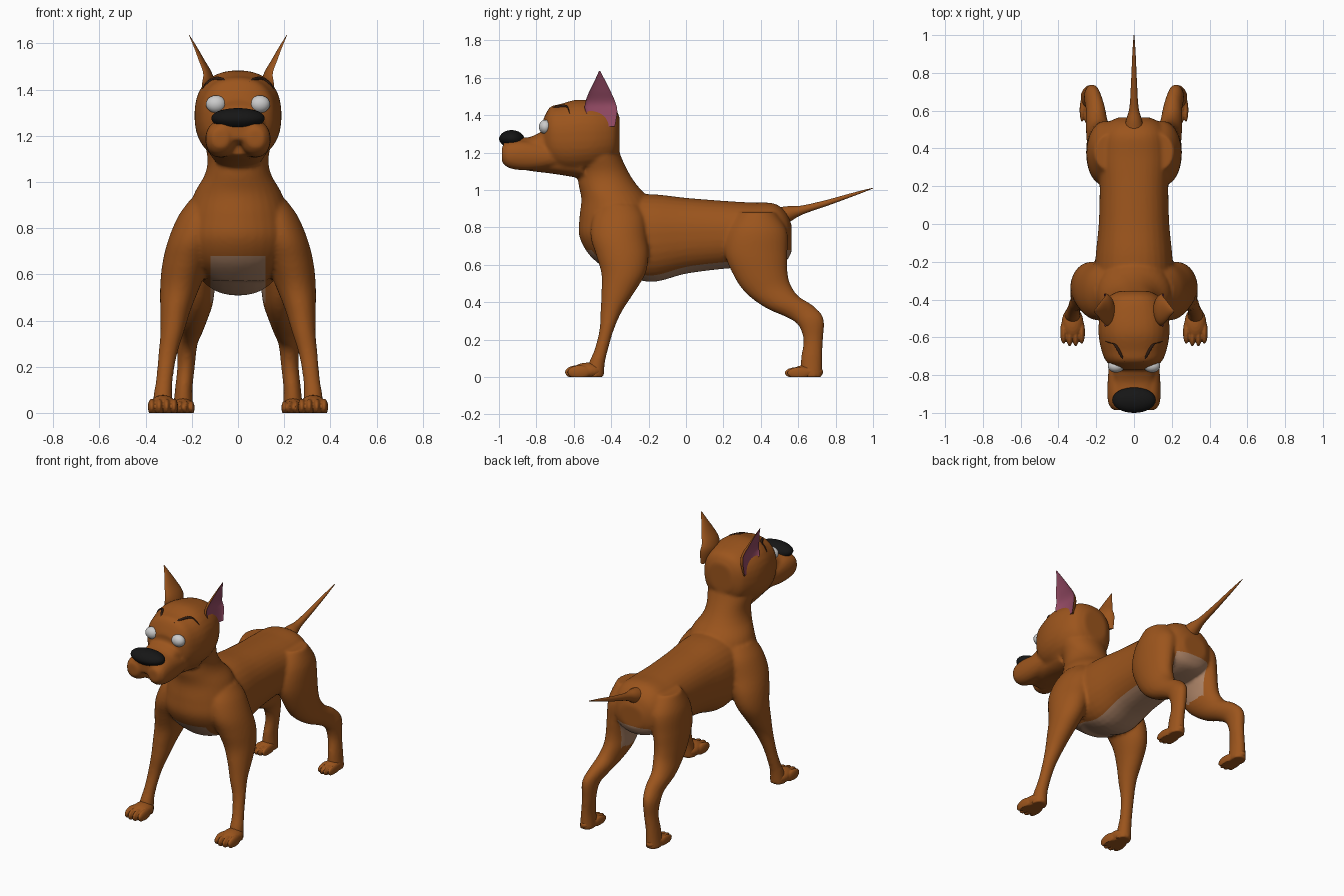
import bpy, bmesh
from math import sin, cos, pi, radians
from mathutils import Vector, Matrix
from mathutils.bvhtree import BVHTree

if "Cube" in bpy.data.objects:
    bpy.data.objects.remove(bpy.data.objects["Cube"])


def material(name, rgb):
    m = bpy.data.materials.new(name)
    m.diffuse_color = (*rgb, 1)
    m.use_nodes = True
    m.node_tree.nodes["Principled BSDF"].inputs["Base Color"].default_value = m.diffuse_color
    return m


FUR = material("fur", (0.33, 0.09, 0.012))
BELLY = material("belly", (0.40, 0.22, 0.13))
PINK = material("inner_ear", (0.30, 0.07, 0.13))
BLACK = material("black", (0.008, 0.008, 0.008))
BROW = material("brow", (0.03, 0.012, 0.006))
WHITE = material("white", (0.75, 0.75, 0.75))


def spline(rings, steps):
    """Catmull-Rom interpolation of ring tuples."""
    out = []
    for i in range(len(rings) - 1):
        p = [rings[max(i - 1, 0)], rings[i], rings[i + 1], rings[min(i + 2, len(rings) - 1)]]
        for k in range(steps):
            t = k / steps
            out.append([b + 0.5 * t * (c - a + t * (2*a - 5*b + 4*c - d + t * (3*(b - c) + d - a)))
                        for a, b, c, d in zip(*p)])
    return out + [list(rings[-1])]


def loft(bm, rings, s=1, n=2.0, sides=32, steps=5, hollow=None):
    """Ring = x, y, z, half width, half depth, pitch in degrees (0 depth along y, 90 along z)."""
    loops = []
    for x, y, z, rx, rv, pitch in spline(rings, steps):
        loop = []
        for k in range(sides):
            a = 2 * pi * (k + 0.5) / sides
            c, d = cos(a), sin(a)
            u = abs(c) ** (2 / n) * (1 if c > 0 else -1) * rx
            v = abs(d) ** (2 / n) * (1 if d > 0 else -1) * rv
            if hollow and c > 0:
                u *= -hollow
            p = radians(pitch)
            loop.append(bm.verts.new((s * (x + u), y + v * cos(p), z + v * sin(p))))
        loops.append(loop)
    for a, b in zip(loops, loops[1:]):
        for k in range(sides):
            j = (k + 1) % sides
            f = bm.faces.new((a[k], a[j], b[j], b[k]))
            if hollow and cos(2 * pi * (k + 1) / sides) > 0.05:
                f.material_index = 1
    bm.faces.new(loops[0])
    bm.faces.new(loops[-1])


def ball(bm, loc, size, segs=24):
    bmesh.ops.create_uvsphere(bm, u_segments=segs, v_segments=segs // 2, radius=1,
                              matrix=Matrix.Translation(loc) @ Matrix.Diagonal((*size, 1)))


def finish(bm, name, *mats, angle=60):
    bmesh.ops.recalc_face_normals(bm, faces=bm.faces)
    me = bpy.data.meshes.new(name)
    bm.to_mesh(me)
    bm.free()
    ob = bpy.data.objects.new(name, me)
    bpy.context.collection.objects.link(ob)
    for m in mats:
        me.materials.append(m)
    bpy.ops.object.select_all(action='DESELECT')
    ob.select_set(True)
    bpy.context.view_layer.objects.active = ob
    bpy.ops.object.shade_smooth_by_angle(angle=radians(angle))
    return ob


def fuse(bm, voxel, iterations):
    """Merge overlapping volumes into one smooth skin and return it as a bmesh."""
    ob = finish(bm, "blend")
    r = ob.modifiers.new("remesh", 'REMESH')
    r.mode, r.voxel_size = 'VOXEL', voxel
    sm = ob.modifiers.new("smooth", 'SMOOTH')
    sm.factor, sm.iterations = 0.5, iterations
    bpy.context.view_layer.update()
    ev = ob.evaluated_get(bpy.context.evaluated_depsgraph_get())
    out = bmesh.new()
    out.from_mesh(ev.to_mesh())
    ev.to_mesh_clear()
    bpy.data.objects.remove(ob)
    for v in out.verts:
        v.co.z = max(v.co.z, 0)
    return out


def along_y(rows, x=0):
    return [(x, y, z, rx, rz, 90) for y, z, rx, rz in rows]


# Torso, neck, skull, muzzle and lower jaw
bm = bmesh.new()
loft(bm, along_y([(-.5, .78, .15, .14), (-.4, .77, .2, .19), (-.2, .743, .205, .235), (0, .755, .187, .203),
                  (.2, .76, .182, .182), (.35, .76, .19, .173), (.47, .763, .178, .165),
                  (.535, .75, .14, .13), (.565, .74, .08, .07)]), n=2.3)
loft(bm, [(0, -.5, 1.3, .14, .12, 0), (0, -.475, 1.2, .15, .12, 0), (0, -.445, 1.1, .132, .135, 0),
          (0, -.42, 1.03, .145, .155, 0), (0, -.38, .95, .19, .18, 0), (0, -.37, .85, .22, .2, 0),
          (0, -.37, .75, .23, .2, 0), (0, -.35, .65, .2, .165, 0), (0, -.32, .57, .12, .1, 0)])
loft(bm, along_y([(-.355, 1.3, .08, .09), (-.39, 1.295, .14, .15), (-.48, 1.29, .18, .182),
                  (-.58, 1.287, .188, .196), (-.67, 1.28, .172, .18), (-.73, 1.285, .145, .155),
                  (-.77, 1.27, .09, .09)]), n=2.35)
loft(bm, along_y([(-.6, 1.21, .14, .1), (-.75, 1.23, .115, .085), (-.84, 1.22, .11, .062),
                  (-.93, 1.225, .105, .06), (-.975, 1.23, .08, .045)]), n=2.4)
loft(bm, along_y([(-.55, 1.16, .13, .1), (-.7, 1.145, .11, .06), (-.82, 1.14, .09, .04),
                  (-.91, 1.145, .06, .03)]), n=2.3)

# Jowls and limbs on both sides
front_leg = [(.12, -.36, .92, .09, .11, 0), (.16, -.36, .85, .1, .14, 0), (.19, -.36, .75, .112, .15, 0),
             (.225, -.34, .65, .102, .14, 0), (.25, -.335, .55, .087, .117, 0), (.27, -.365, .45, .067, .087, 0),
             (.285, -.4, .35, .051, .057, 0), (.305, -.425, .25, .04, .038, 0), (.318, -.452, .15, .036, .036, 0),
             (.325, -.475, .08, .04, .042, 0), (.325, -.49, 0, .048, .05, 0)]
hind_leg = [(.12, .38, .88, .09, .1, 0), (.145, .38, .78, .1, .16, 0), (.165, .375, .66, .088, .167, 0),
            (.175, .4, .55, .077, .143, 5), (.18, .44, .47, .07, .122, 10), (.195, .515, .4, .06, .092, 20),
            (.205, .61, .35, .05, .075, 26), (.22, .668, .295, .044, .07, 15), (.225, .68, .2, .038, .052, 0),
            (.235, .672, .1, .038, .057, 0), (.238, .67, 0, .046, .06, 0)]
for s in (1, -1):
    loft(bm, along_y([(-.68, 1.18, .05, .05), (-.78, 1.18, .06, .07), (-.88, 1.185, .065, .079),
                      (-.95, 1.187, .06, .068), (-.985, 1.19, .035, .04)], .076 * s), n=2.2)
    loft(bm, front_leg, s)
    loft(bm, hind_leg, s)
bm = fuse(bm, 0.01, 5)

# Pale belly patch with clean borders
for co, no in (((.12, 0, 0), (1, 0, 0)), ((-.12, 0, 0), (1, 0, 0)), ((0, 0, .68), (0, 0, 1))):
    bmesh.ops.bisect_plane(bm, geom=bm.verts[:] + bm.edges[:] + bm.faces[:], plane_co=co, plane_no=no)
for f in bm.faces:
    c = f.calc_center_median()
    f.material_index = int(abs(c.x) < .12 and .48 < c.z < .68)
skin = BVHTree.FromBMesh(bm)
finish(bm, "body", FUR, BELLY)


def face_y(x, z):
    return skin.ray_cast(Vector((x, -2, z)), Vector((0, 1, 0)))[0].y


# Paws with four toes
for name, x, heel, w, h in (("front_paw", .325, -.44, 1, 1), ("hind_paw", .238, .735, .76, .85)):
    for s in (1, -1):
        bm = bmesh.new()
        ball(bm, (s * x, heel - .085, .032 * h), (.058 * w, .085, .045 * h))
        for k in (-1.5, -.5, .5, 1.5):
            reach = .145 if abs(k) < 1 else .132
            ball(bm, (s * x + k * .032 * w, heel - reach, .026 * h), (.0175 * w, .063, .036 * h))
        finish(fuse(bm, 0.005, 2), name, FUR)

# Tail
bm = bmesh.new()
loft(bm, [(0, .48, .845, .06, .06, 105), (0, .55, .873, .042, .042, 105), (0, .62, .893, .024, .024, 106),
          (0, .75, .93, .016, .016, 107), (0, .9, .978, .009, .009, 108), (0, 1, 1.01, .002, .002, 108)], sides=16)
finish(bm, "tail", FUR)

# Nose: wide at the middle, tapering to a point below
bm = bmesh.new()
ball(bm, (0, -.932, 1.27), (.115, .068, .05), 32)
for v in bm.verts:
    dz = (v.co.z - 1.27) / .05
    v.co.x *= 1 + .12 * dz
    v.co.y += .012 * max(-dz, 0)
finish(bm, "nose", BLACK)

for s in (1, -1):
    # Ears, hollow and pink on the outer side
    bm = bmesh.new()
    loft(bm, [(.16, -.43, 1.34, .03, .05, 0), (.158, -.452, 1.42, .055, .085, 0), (.152, -.458, 1.47, .04, .08, 0),
              (.172, -.46, 1.53, .026, .056, 0), (.192, -.46, 1.585, .014, .028, 0),
              (.213, -.462, 1.637, .002, .003, 0)], s, hollow=.35)
    finish(bm, "ear", FUR, PINK, angle=40)

    # Eyes
    bm = bmesh.new()
    ball(bm, (s * .095, min(face_y(s * .095, 1.337) + .006, -.725), 1.337), (.044, .034, .038))
    finish(bm, "eye", WHITE)

    # Eyebrows laid on the forehead
    bm = bmesh.new()
    loft(bm, [(x, face_y(s * x, z) + .002, z, r, r, 90) for x, z, r in
              ((.05, 1.43, .003), (.07, 1.444, .008), (.1, 1.446, .009), (.13, 1.428, .008), (.152, 1.405, .003))],
         s, sides=12)
    finish(bm, "eyebrow", BROW)
